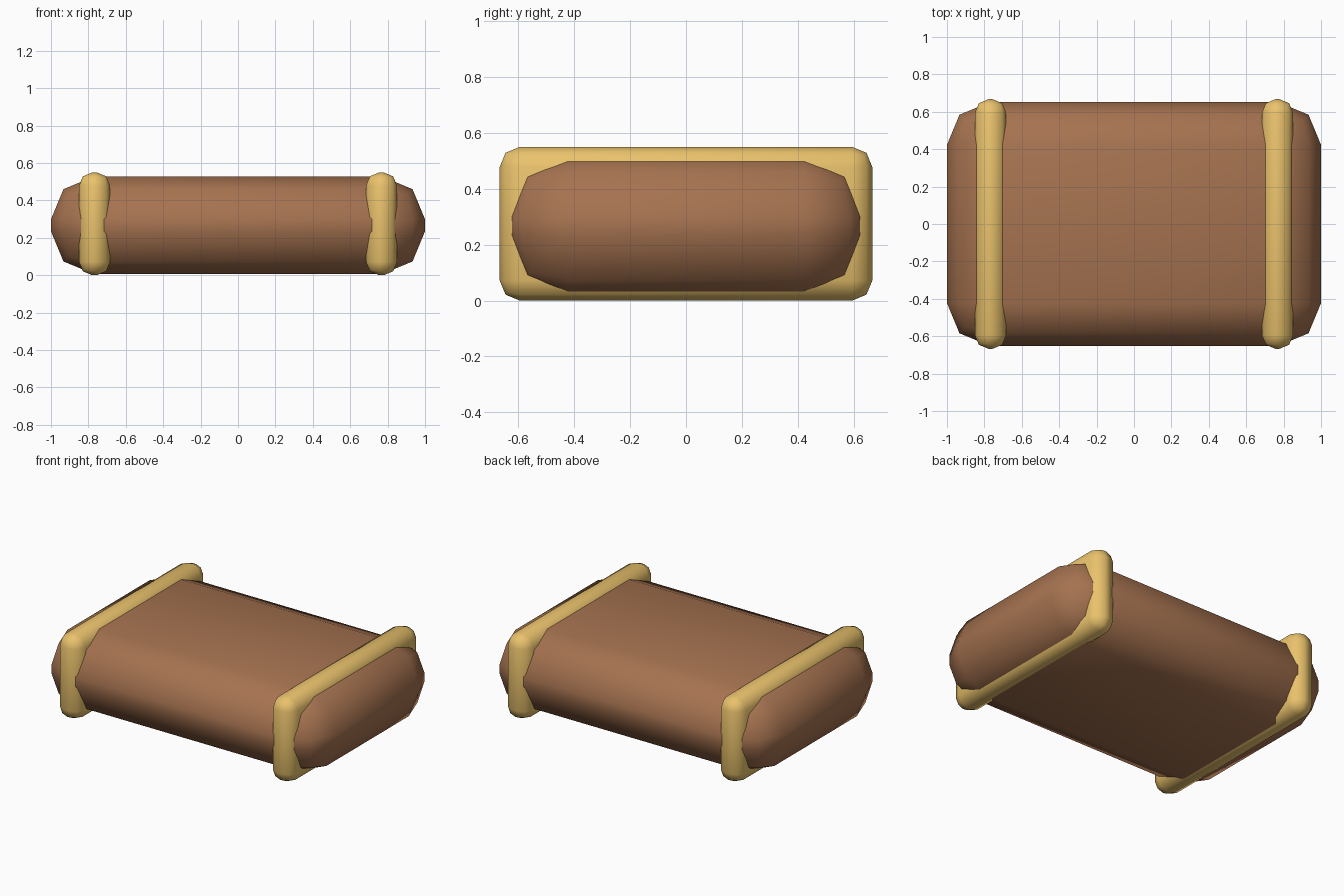
import bpy

if "Cube" in bpy.data.objects:
    bpy.data.objects.remove(bpy.data.objects["Cube"])


def material(name, color):
    mat = bpy.data.materials.new(name)
    mat.diffuse_color = color
    mat.use_nodes = True
    mat.node_tree.nodes["Principled BSDF"].inputs["Base Color"].default_value = mat.diffuse_color
    return mat


def rounded_box(name, size, center, radius, mat):
    bpy.ops.mesh.primitive_cube_add(size=1, location=center)
    obj = bpy.context.object
    obj.name = name
    obj.scale = size
    bpy.ops.object.transform_apply(location=False, rotation=False, scale=True)
    bevel = obj.modifiers.new("Rounding", 'BEVEL')
    bevel.width = radius
    bevel.segments = 2
    bevel.limit_method = 'NONE'
    bpy.ops.object.shade_smooth()
    obj.data.materials.append(mat)
    return obj


brown = material("brown", (0.38, 0.17, 0.08, 1))
gold = material("gold", (0.82, 0.54, 0.15, 1))

# Pillow-shaped body
rounded_box("body", (2.0, 1.302, 0.52), (0, 0, 0.267), 0.228, brown)

# Bands wrapped around both ends
for side, x in (("left", -0.767), ("right", 0.767)):
    rounded_box(side + "_band", (0.167, 1.334, 0.55), (x, 0, 0.275), 0.072, gold)
